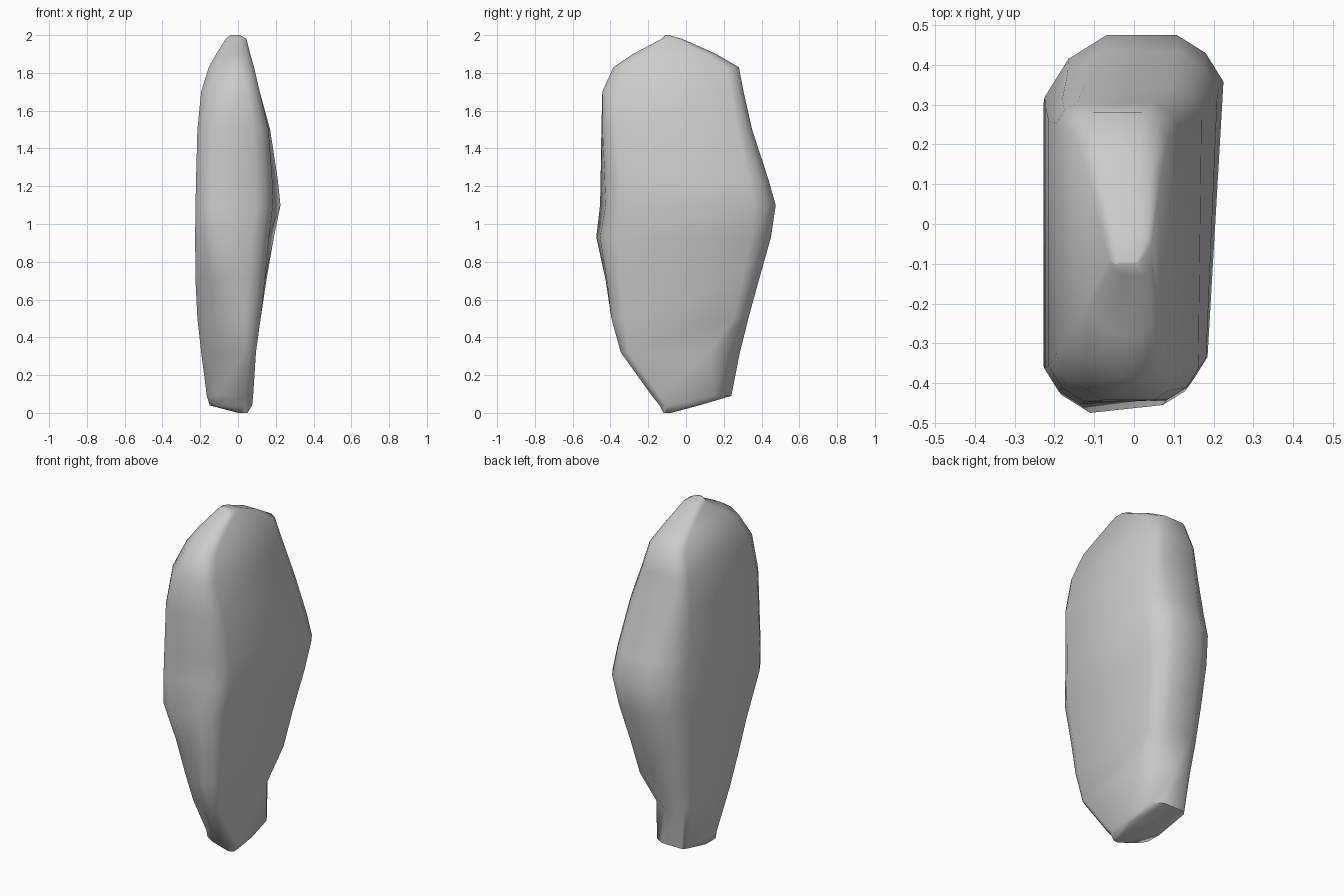
import bpy, bmesh, math

# Horizontal slices: z, left, right, front, back, then how far each corner is
# cut: front-left, front-right, back-right, back-left
SLICES = [
    (0.00,  0.00, 0.05, -0.12, -0.08, .01, .01, .01, .01),
    (0.04, -0.15, 0.075, -0.14, 0.07, .06, .03, .04, .03),
    (0.09, -0.165, 0.08, -0.18, 0.24, .10, .03, .07, .02),
    (0.32, -0.195, 0.095, -0.345, 0.285, .17, .03, .12, .05),
    (0.50, -0.215, 0.12, -0.395, 0.33, .17, .05, .06, .07),
    (0.70, -0.225, 0.15, -0.425, 0.385, .14, .06, .07, .09),
    (0.93, -0.227, 0.19, -0.475, 0.45, .09, .07, .08, .11),
    (1.10, -0.225, 0.225, -0.455, 0.475, .07, .07, .09, .12),
    (1.24, -0.222, 0.21, -0.452, 0.435, .07, .07, .08, .11),
    (1.50, -0.215, 0.17, -0.448, 0.35, .07, .06, .06, .07),
    (1.70, -0.195, 0.115, -0.443, 0.305, .09, .05, .05, .04),
    (1.83, -0.155, 0.085, -0.385, 0.28, .10, .05, .05, .04),
    (1.90, -0.115, 0.065, -0.28, 0.16, .06, .04, .04, .03),
    (1.98, -0.065, 0.045, -0.13, -0.02, .03, .02, .02, .02),
    (2.00, -0.04, 0.01, -0.11, -0.09, .01, .01, .01, .01),
]


def slice_points(z, x0, x1, y0, y1, fl, fr, br, bl):
    """Rounded-corner outline, with the right face narrowing toward the front."""
    bulge = max(0, 1 - abs(z - 1.1) / 0.5)
    xf, yr = x1 - 0.04 * bulge, y0 + 0.03 * bulge
    pts = []
    for cx, cy, sx, sy, a in ((x0, y0, 1, 1, fl), (xf, yr, -1, 1, fr),
                              (x1, y1, -1, -1, br), (x0, y1, 1, -1, bl)):
        tri = [(cx, cy + sy * 1.3 * a), (cx + sx * a / 2, cy + sy * a / 2),
               (cx + sx * 1.3 * a, cy)]
        pts += tri if sx == sy else tri[::-1]
    return [(x, y, z) for x, y in pts]


# Rock body lofted through the slices
bm = bmesh.new()
rings = [[bm.verts.new(p) for p in slice_points(*s)] for s in SLICES]
n = len(rings[0])
for lo, hi in zip(rings, rings[1:]):
    for i in range(n):
        j = (i + 1) % n
        bm.faces.new((lo[i], lo[j], hi[j], hi[i]))
bm.faces.new(rings[0][::-1])
bm.faces.new(rings[-1])
bmesh.ops.recalc_face_normals(bm, faces=bm.faces)
mesh = bpy.data.meshes.new("rock")
bm.to_mesh(mesh)
bm.free()
rock = bpy.data.objects.new("rock", mesh)
bpy.context.collection.objects.link(rock)

# Soft shading with only the hardest edges kept
bpy.context.view_layer.objects.active = rock
rock.select_set(True)
bpy.ops.object.shade_smooth_by_angle(angle=math.radians(60))
